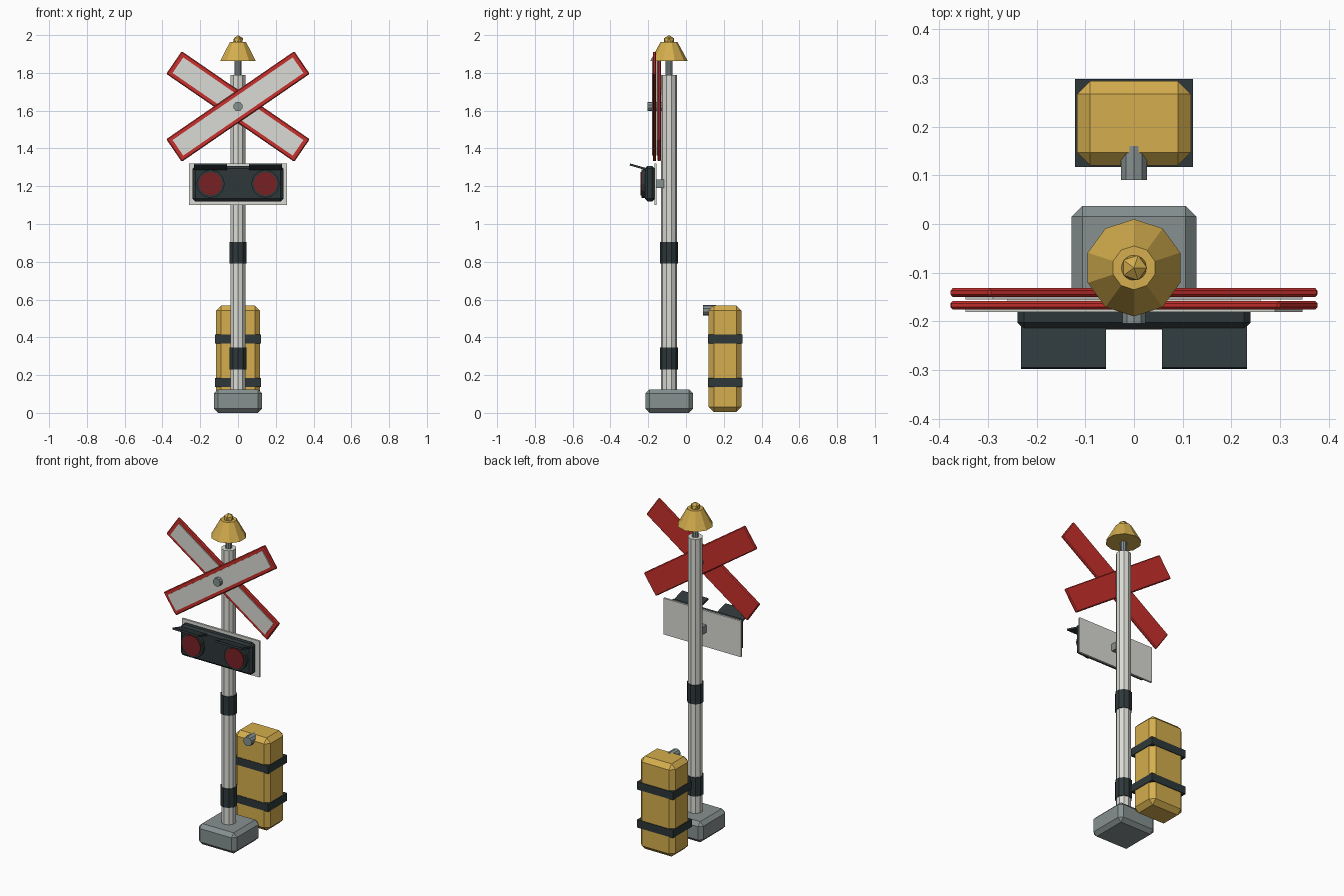
import bpy
from math import radians, pi
from mathutils import Matrix

cube = bpy.data.objects.get("Cube")
if cube:
    bpy.data.objects.remove(cube, do_unlink=True)


def material(name, rgb):
    m = bpy.data.materials.new(name)
    m.use_nodes = True
    m.diffuse_color = (*rgb, 1)
    bsdf = next(n for n in m.node_tree.nodes if n.type == 'BSDF_PRINCIPLED')
    bsdf.inputs["Base Color"].default_value = (*rgb, 1)
    return m


WHITE = material("off_white", (0.70, 0.71, 0.66))
RED = material("sign_red", (0.58, 0.03, 0.025))
LENS = material("lens_dark_red", (0.19, 0.015, 0.017))
BLACK = material("charcoal", (0.027, 0.039, 0.042))
GREY = material("steel_grey", (0.24, 0.28, 0.28))
YELLOW = material("brass_yellow", (0.66, 0.42, 0.075))

POLE_Y = -0.09


def finish(name, mat, bevel=0):
    ob = bpy.context.object
    ob.name = ob.data.name = name
    ob.data.materials.append(mat)
    if bevel:
        mod = ob.modifiers.new("chamfer", 'BEVEL')
        mod.width = bevel
        mod.segments = 1
        mod.limit_method = 'ANGLE'
    return ob


def box(name, mat, low, high, bevel=0):
    centre = [(a + b) / 2 for a, b in zip(low, high)]
    bpy.ops.mesh.primitive_cube_add(size=1, location=centre)
    ob = finish(name, mat, bevel)
    ob.data.transform(Matrix.Diagonal([b - a for a, b in zip(low, high)] + [1]))
    return ob


def upright(name, mat, z0, z1, r0, r1=None, sides=10):
    bpy.ops.mesh.primitive_cone_add(
        vertices=sides, radius1=r0, radius2=r0 if r1 is None else r1,
        depth=z1 - z0, location=(0, POLE_Y, (z0 + z1) / 2))
    return finish(name, mat)


def facing(name, mat, x, z, y0, y1, radius, sides=10):
    bpy.ops.mesh.primitive_cylinder_add(
        vertices=sides, radius=radius, depth=y1 - y0,
        location=(x, (y0 + y1) / 2, z), rotation=(pi / 2, 0, 0))
    return finish(name, mat)


# Base and pole
box("base", GREY, (-0.128, -0.215, 0), (0.128, 0.037, 0.125), 0.022)
upright("pole", WHITE, 0.1, 1.79, 0.042)
for name, z0, z1 in (("lower_band", 0.23, 0.345), ("upper_band", 0.79, 0.905)):
    upright(name, BLACK, z0, z1, 0.047)

# Bell on its rod
upright("bell_rod", GREY, 1.77, 1.88, 0.019)
upright("bell", YELLOW, 1.862, 1.963, 0.1, 0.045)
bpy.ops.mesh.primitive_ico_sphere_add(subdivisions=1, radius=0.03, location=(0, POLE_Y, 1.97))
finish("bell_knob", YELLOW)

# Crossed boards with white face plates
SIGN_Z = 1.622
for side, y, tilt in (("back", -0.141, 34.5), ("front", -0.167, -34.5)):
    board = box(side + "_board", RED, (-0.411, y - 0.009, SIGN_Z - 0.0725),
                (0.411, y + 0.009, SIGN_Z + 0.0725), 0.005)
    plate = box(side + "_board_plate", WHITE, (-0.386, y - 0.014, SIGN_Z - 0.05),
                (0.386, y - 0.008, SIGN_Z + 0.05))
    for ob in (board, plate):
        ob.rotation_euler.y = radians(tilt)
facing("sign_bolt", GREY, 0, SIGN_Z, -0.205, -0.12, 0.025)

# Signal light panel
LAMP_Z = 1.213
box("light_bracket", GREY, (-0.03, -0.16, 1.19), (0.03, -0.105, 1.235))
box("light_frame", WHITE, (-0.26, -0.167, 1.1), (0.26, -0.155, 1.32))
box("light_panel", BLACK, (-0.24, -0.217, 1.12), (0.24, -0.165, 1.308), 0.014)
for side, s in (("right", -1), ("left", 1)):
    x = s * 0.145
    facing(side + "_lamp_housing", BLACK, x, LAMP_Z, -0.235, -0.2, 0.075, 12)
    facing(side + "_lamp_lens", LENS, x, LAMP_Z, -0.241, -0.23, 0.062, 12)
    visor = box(side + "_lamp_visor", BLACK, (x - 0.087, -0.299, 1.295), (x + 0.087, -0.192, 1.306))
    visor.rotation_euler.x = radians(-16)

# Control cabinet behind the pole
box("cabinet", YELLOW, (-0.117, 0.12, 0.005), (0.117, 0.294, 0.568), 0.027)
for name, z0 in (("lower_strap", 0.137), ("upper_strap", 0.368)):
    box(name, BLACK, (-0.121, 0.117, z0), (0.121, 0.298, z0 + 0.047))
facing("cabinet_spout", GREY, 0, 0.543, 0.09, 0.16, 0.028)
